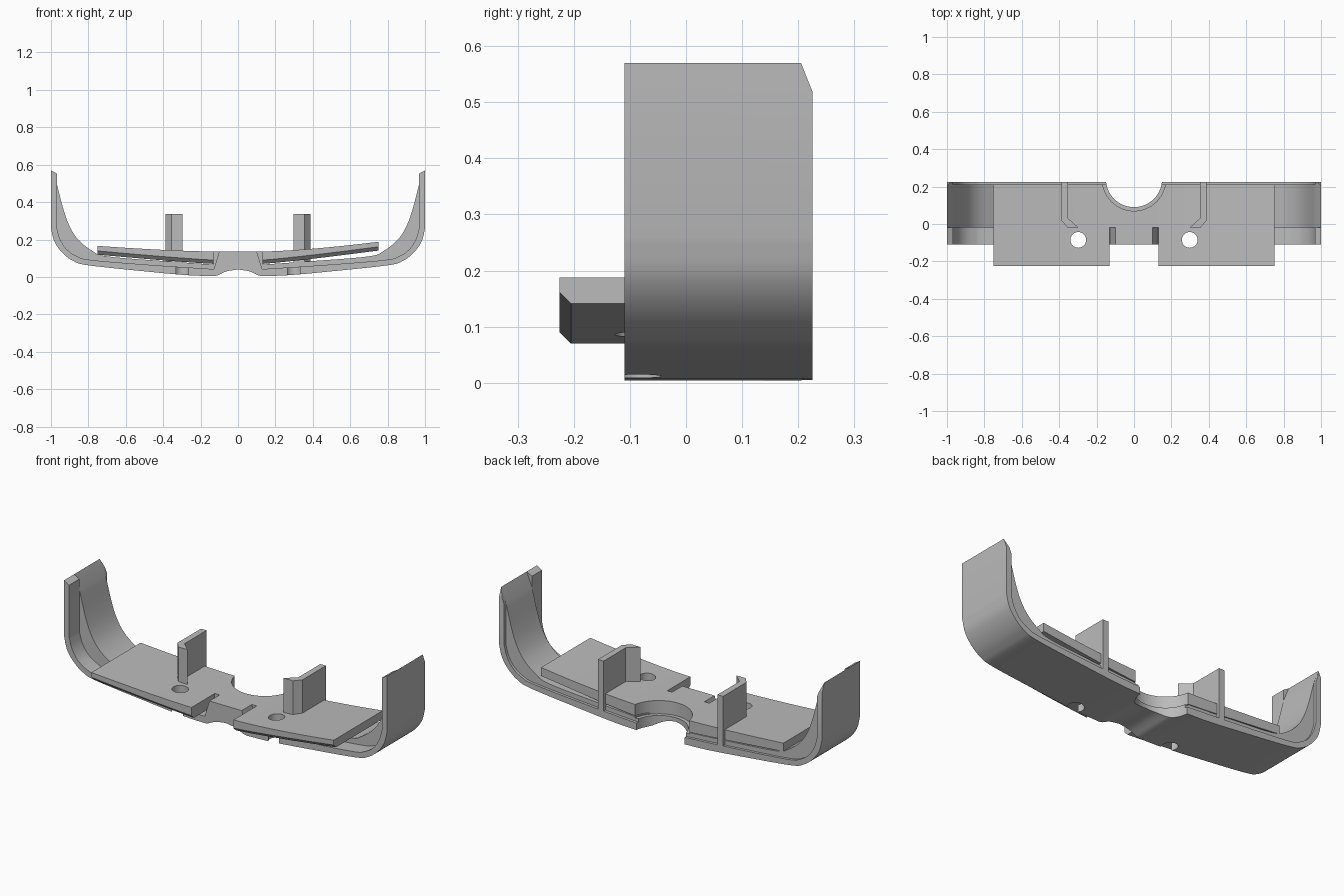
import bpy, bmesh, math
from mathutils import Vector

cube = bpy.data.objects.get("Cube")
if cube:
    bpy.data.objects.remove(cube, do_unlink=True)

grey = bpy.data.materials.new("plain grey")
grey.use_nodes = True
grey.diffuse_color = (0.5, 0.5, 0.5, 1)
grey.node_tree.nodes["Principled BSDF"].inputs["Base Color"].default_value = (0.5, 0.5, 0.5, 1)


def smooth(pts, steps=5):
    """Dense curve running through the given points."""
    p = [Vector(q) for q in pts]
    p = [2 * p[0] - p[1]] + p + [2 * p[-1] - p[-2]]
    out = []
    for a, b, c, d in zip(p, p[1:], p[2:], p[3:]):
        for i in range(steps):
            t = i / steps
            out.append((2 * b + (c - a) * t + (2 * a - 5 * b + 4 * c - d) * t * t
                        + (3 * b - a - 3 * c + d) * t ** 3) / 2)
    return [tuple(v) for v in out] + [tuple(pts[-1])]


def mirrored(half):
    """Full left-to-right line from a half that ends on the centre plane."""
    return half + [(-x, z) for x, z in reversed(half[:-1])]


def loft(name, rings):
    """Solid skinned through matching rings of 3D points."""
    bm = bmesh.new()
    loops = [[bm.verts.new(p) for p in ring] for ring in rings]
    n = len(loops[0])
    for a, b in zip(loops, loops[1:]):
        for i in range(n):
            j = (i + 1) % n
            bm.faces.new((a[i], a[j], b[j], b[i]))
    bm.faces.new(loops[0])
    bm.faces.new(loops[-1])
    bmesh.ops.recalc_face_normals(bm, faces=bm.faces)
    mesh = bpy.data.meshes.new(name)
    bm.to_mesh(mesh)
    bm.free()
    mesh.materials.append(grey)
    ob = bpy.data.objects.new(name, mesh)
    bpy.context.collection.objects.link(ob)
    return ob


def along_y(name, profile, y0, y1):
    return loft(name, [[(x, y, z) for x, z in profile] for y in (y0, y1)])


def along_z(name, outline, z0, z1):
    return loft(name, [[(x, y, z) for x, y in outline] for z in (z0, z1)])


def circle(x, y, r, n=48):
    return [(x + r * math.cos(math.tau * i / n), y + r * math.sin(math.tau * i / n))
            for i in range(n)]


def cut(ob, cutters):
    bpy.context.view_layer.objects.active = ob
    for c in cutters:
        mod = ob.modifiers.new("cut", 'BOOLEAN')
        mod.operation = 'DIFFERENCE'
        mod.solver = 'EXACT'
        mod.object = c
        bpy.ops.object.modifier_apply(modifier=mod.name)


# Shell profiles, from the raised end to the centre
outer = mirrored([(1, 0.57)] + smooth([(1, 0.26), (0.982, 0.19), (0.94, 0.13), (0.88, 0.085), (0.8, 0.062),
                  (0.5, 0.03), (0.28, 0.01), (0.13, 0.004)]) + smooth([(0.11, 0.008), (0.06, 0.03), (0, 0.04)]))
corner = smooth([(0.968, 0.26), (0.95, 0.2), (0.915, 0.147), (0.86, 0.11),
                 (0.78, 0.09), (0.45, 0.063), (0.13, 0.042)]) + [(0, 0.065)]
thin = mirrored([(0.968, 0.552)] + corner)
rear = mirrored([(0.968, 0.49)] + corner)
thick = mirrored(smooth([(0.967, 0.49), (0.93, 0.35), (0.895, 0.26), (0.85, 0.195),
                         (0.78, 0.14), (0.7, 0.11), (0.4, 0.085), (0.13, 0.066)]) + [(0, 0.066)])

front, step, lip, back = -0.11, -0.02, 0.21, 0.225
bodies = [along_y(name, outer + inner[::-1], y0, y1) for name, inner, y0, y1 in (
    ("shell_front", thin, front, step),
    ("shell_middle", thick, step, lip),
    ("shell_rear_lip", rear, lip, back))]

# Centre bridge, narrowed at the front to leave a slot on each side
bridge = along_y("bridge_front", [(-0.13, 0.04), (0.13, 0.04), (0.1, 0.136), (-0.1, 0.136)], front, step)
bridge_back = along_y("bridge_back", [(-0.13, 0.05), (0.13, 0.05), (0.13, 0.136), (-0.13, 0.136)], step, lip)
bodies += [bridge, bridge_back]

# Curved deck plates with a chamfered lower front edge
for side, name, tip in ((1, "left_deck", 0.188), (-1, "right_deck", 0.166)):
    rise = tip - 0.136
    xs = [0.13 + 0.62 * i / 12 for i in range(13)]
    top = [(side * x, 0.136 + rise * ((x - 0.13) / 0.62) ** 1.5) for x in xs]
    low = [(side * x, 0.07 + (tip - 0.117) * ((x - 0.13) / 0.62) ** 1.15) for x in xs]
    rings = []
    for y, lift in ((-0.225, 0.02), (-0.205, 0), (lip, 0)):
        rings.append([(x, y, z) for x, z in top] + [(x, y, z + lift) for x, z in reversed(low)])
    bodies.append(loft(name, rings))

# Cutters: stepped centre recess, round holes, sloped rear tips
cutters = [along_z("recess_lower", circle(0, 0.24, 0.15, 64), -0.1, 0.3),
           along_z("recess_upper", circle(0, 0.24, 0.17, 64), 0.062, 0.3)]
cutters += [along_z("hole", circle(s * 0.298, -0.085, 0.042), -0.1, 0.3) for s in (-1, 1)]
slope = [(0.205, 0.57), (0.225, 0.52), (0.245, 0.47), (0.3, 0.7), (0.153, 0.7)]
cutters.append(loft("tip_slope", [[(x, y, z) for y, z in slope] for x in (-1.2, 1.2)]))
for ob in bodies:
    cut(ob, cutters)
for c in cutters:
    bpy.data.objects.remove(c, do_unlink=True)

# Upright fins with an angled front end
fin = [(0.387, back), (0.352, back), (0.352, 0.03), (0.297, -0.02), (0.355, -0.02), (0.387, 0.018)]
fins = [along_z(name, [(s * x, y) for x, y in fin], 0.04, 0.336)
        for s, name in ((1, "left_fin"), (-1, "right_fin"))]

bpy.ops.object.select_all(action='DESELECT')
for ob in bodies + fins:
    ob.select_set(True)
bpy.context.view_layer.objects.active = bodies[0]
bpy.ops.object.shade_smooth_by_angle(angle=math.radians(25))
